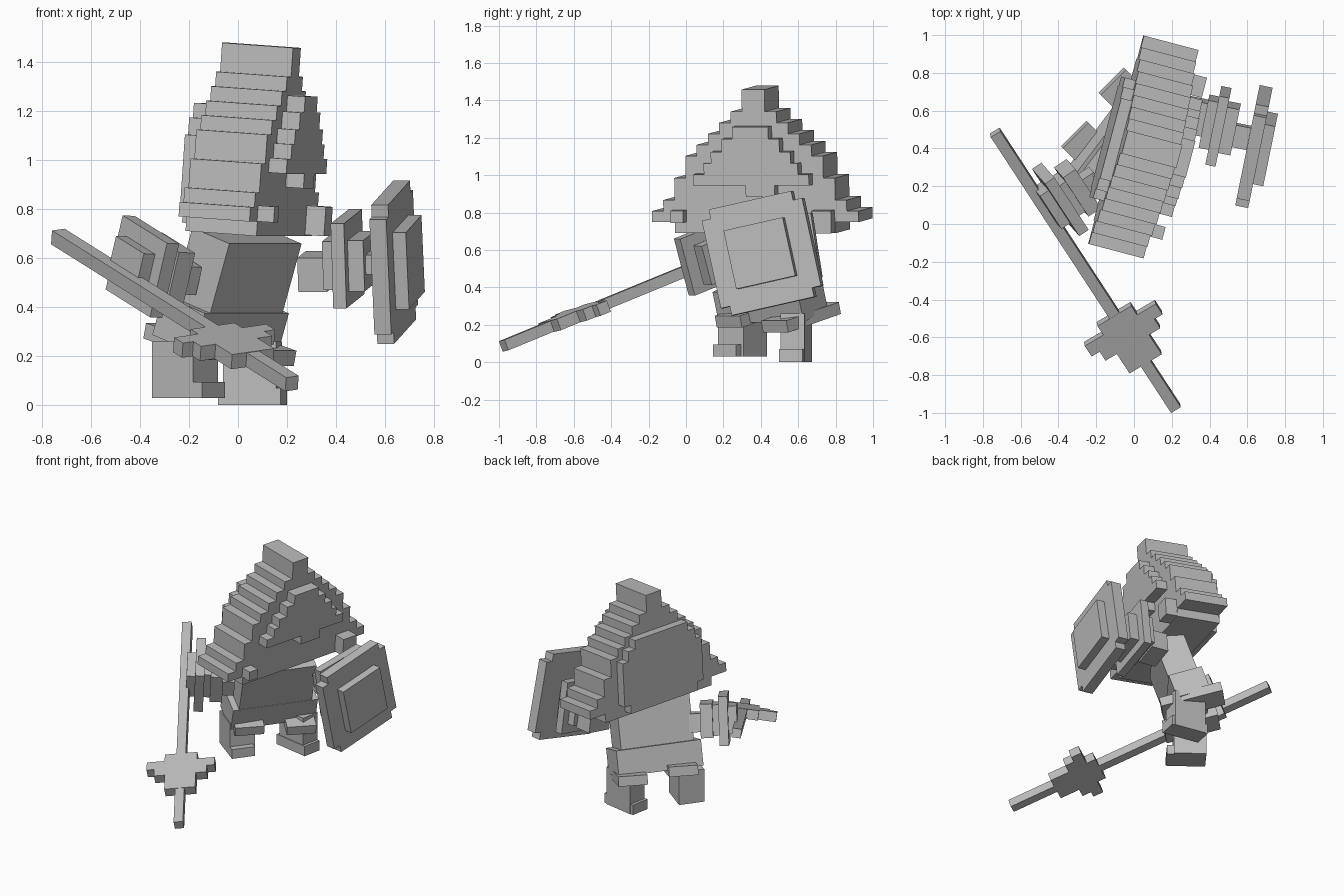
import bpy, bmesh, math
from mathutils import Matrix, Vector

if "Cube" in bpy.data.objects:
    bpy.data.objects.remove(bpy.data.objects["Cube"])

grey = bpy.data.materials.new("stone grey")
grey.diffuse_color = (0.5, 0.5, 0.5, 1)
grey.use_nodes = True
grey.node_tree.nodes["Principled BSDF"].inputs["Base Color"].default_value = grey.diffuse_color


def frame(pos, yaw=0, pitch=0, roll=0):
    """Placement: yaw about z, then pitch about y, then roll about x (degrees)."""
    r = math.radians
    return (Matrix.Translation(pos) @ Matrix.Rotation(r(yaw), 4, 'Z')
            @ Matrix.Rotation(r(pitch), 4, 'Y') @ Matrix.Rotation(r(roll), 4, 'X'))


def blocks(name, mat, boxes):
    """One object from boxes given as (x0, x1, y0, y1, z0, z1) in the frame."""
    bm = bmesh.new()
    for x0, x1, y0, y1, z0, z1 in boxes:
        m = (Matrix.Translation(((x0 + x1) / 2, (y0 + y1) / 2, (z0 + z1) / 2))
             @ Matrix.Diagonal((x1 - x0, y1 - y0, z1 - z0, 1)))
        bmesh.ops.create_cube(bm, size=1, matrix=mat @ m)
    me = bpy.data.meshes.new(name)
    bm.to_mesh(me)
    bm.free()
    me.materials.append(grey)
    ob = bpy.data.objects.new(name, me)
    bpy.context.collection.objects.link(ob)
    return ob


def box(cx, cy, cz, sx, sy, sz):
    return (cx - sx / 2, cx + sx / 2, cy - sy / 2, cy + sy / 2, cz - sz / 2, cz + sz / 2)


# Stepped hood: rows of (half width in steps, number of rows), bottom up
V, H, T = 0.0634, 0.0592, 0.15
hood = frame((0.05, 0.408, 0.79), -14.8, 4)
rows, z = [], -0.09
for half, n in [(7, 1), (9, 1), (8, 1), (7, 2), (6, 2), (5, 1), (4, 1), (3, 1), (2, 1), (1, 2)]:
    rows.append((-T, T, -half * V, half * V, z, z + n * H))
    z += n * H
blocks("hood", hood, rows)

# Raised stepped panel and small studs on the face side
face = [(0.17, 0.23, 0.32), (0.23, 0.29, 0.26), (0.29, 0.35, 0.22),
        (0.35, 0.42, 0.16), (0.42, 0.485, 0.1)]
panel = [(T, T + 0.075, -h, h, a, b) for a, b, h in face]
panel += [(T, T + 0.075, -0.03, 0.13, 0.11, 0.17),
          (T, T + 0.07, -0.45, -0.38, -0.03, 0.035),
          (T, T + 0.08, 0.33, 0.44, -0.085, 0.035)]
blocks("face_panel", hood, panel)

# Panel with stepped corners on the back of the hood
blocks("back_panel", hood, [(-T - 0.06, -T, -h, h, a, b) for a, b, h in
                            [(-0.06, 0.0, 0.28), (0.0, 0.3, 0.33),
                             (0.3, 0.37, 0.28), (0.37, 0.43, 0.22)]])

# Leaning torso with wider hips, flush at the front
body = frame((-0.005, 0.40, 0.54), -37, 19)
blocks("torso", body, [box(0, 0, 0, 0.2, 0.49, 0.32)])
blocks("hips", body, [box(-0.01, 0, -0.225, 0.225, 0.57, 0.17)])

# Sloping skirt flaps over each leg
for name, pos, length in [("left_flap", (-0.19, 0.35, 0.26), 0.36),
                          ("right_flap", (0.025, 0.615, 0.24), 0.41)]:
    blocks(name, frame(pos, -45, 14), [box(0, 0, 0, length, 0.19, 0.065)])

# Legs in mid stride
blocks("trailing_leg", frame((-0.2, 0.29, 0.03), -37),
       [(-0.125, 0.085, -0.085, 0.085, 0, 0.23), (0.085, 0.13, -0.085, 0.07, 0, 0.065)])
blocks("standing_leg", frame((0.06, 0.59, 0.0), -11),
       [box(0, 0.0, 0.13, 0.22, 0.13, 0.26), box(0.0, -0.005, 0.035, 0.26, 0.13, 0.07)])

# Pole weapon: x runs along the pole, y across the blade
a, b = Vector((-0.735, 0.485, 0.688)), Vector((0.22, -0.975, 0.088))
along = (b - a).normalized()


def pole_frame(pos, tilt):
    side = Vector((0.84, 0.55, tilt))
    side = (side - along * side.dot(along)).normalized()
    m = Matrix((along, side, along.cross(side))).transposed().to_4x4()
    return Matrix.Translation(pos) @ m


half = (b - a).length / 2
weapon = pole_frame((a + b) / 2, 0.14)
blocks("pole", weapon, [box(0, 0, 0, 2 * half, 0.06, 0.06)])
c = half - 0.42
blocks("blade", weapon, [(c + s, c + e, -w, w, -0.032, 0.032) for s, e, w in
                         [(-0.21, -0.15, 0.105), (-0.15, -0.08, 0.22),
                          (-0.08, -0.02, 0.17), (-0.02, 0.11, 0.1)]])

# Weapon hand: stacked cuff plates running in toward the body
grip = pole_frame((-0.39, 0.13, 0.565), -0.05)
blocks("weapon_hand", grip, [
    box(0, 0, 0, 0.35, 0.06, 0.32),
    box(0, 0.05, 0, 0.2, 0.05, 0.2),
    box(0, 0.11, 0, 0.26, 0.08, 0.22),
    box(0.03, 0.18, -0.02, 0.13, 0.09, 0.12),
    box(0, -0.055, 0.0, 0.22, 0.06, 0.18)])

# Shield: notched square with a raised centre
shield = frame((0.635, 0.41, 0.583), -11.5, 0, 12.5)
blocks("shield", shield, [
    box(0, 0, 0, 0.07, 0.56, 0.48),
    box(0, 0, 0, 0.07, 0.46, 0.58),
    box(0.06, 0, 0, 0.06, 0.33, 0.32)])

# Shield hand: cuff plates and forearm
blocks("shield_hand", frame((0.447, 0.517, 0.597), -11.5, 0, 9), [
    box(0, 0, 0, 0.055, 0.375, 0.35),
    box(0.06, 0, -0.01, 0.065, 0.25, 0.21),
    box(0.12, -0.03, -0.01, 0.1, 0.12, 0.08),
    box(-0.05, 0.01, -0.01, 0.06, 0.26, 0.2),
    box(-0.135, 0.02, -0.055, 0.12, 0.18, 0.14)])
